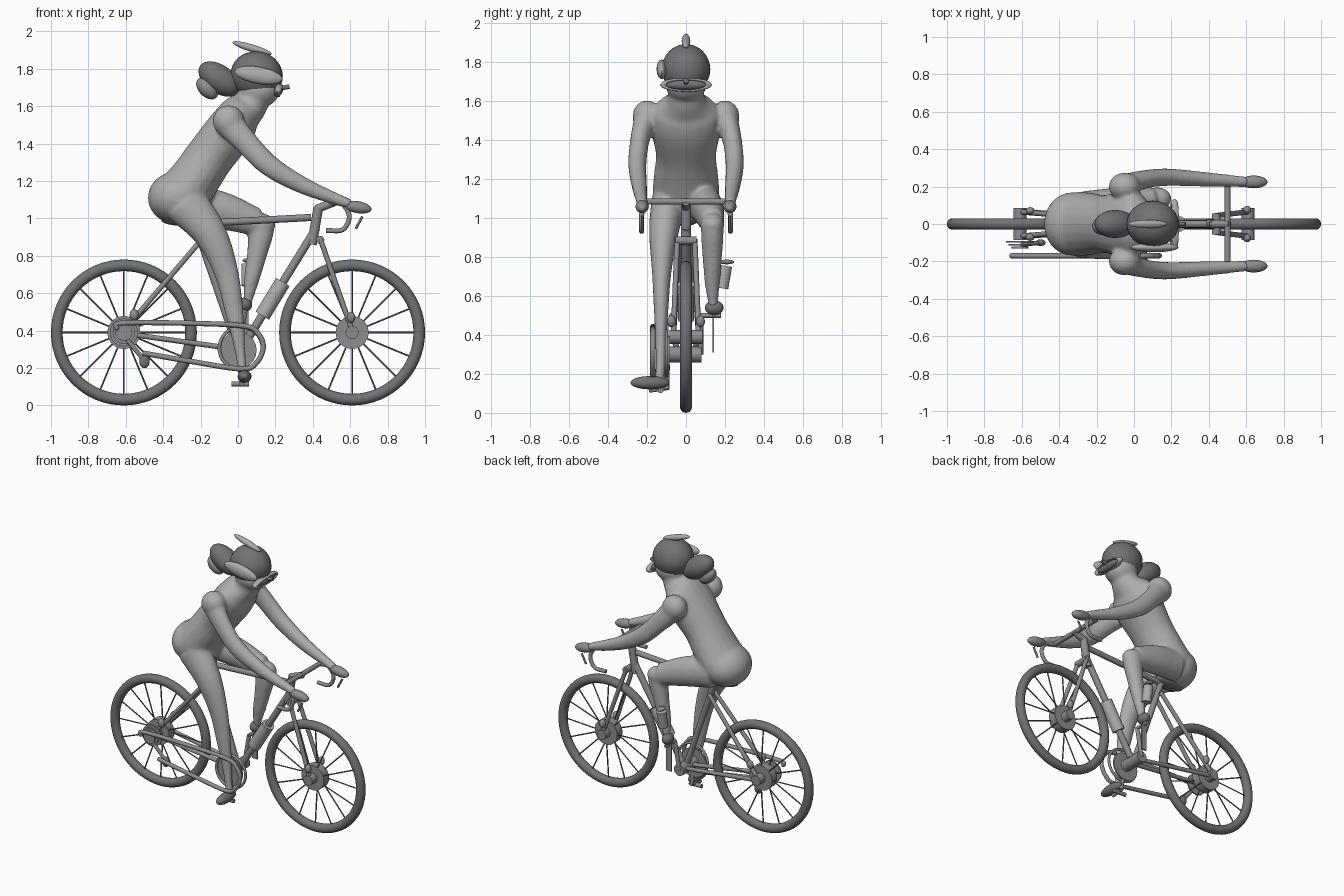
import bpy, bmesh, math
from mathutils import Vector, Matrix

old = bpy.data.objects.get("Cube")
if old:
    bpy.data.objects.remove(old, do_unlink=True)


def material(name, r, g, b):
    m = bpy.data.materials.new(name)
    m.use_nodes = True
    m.diffuse_color = (r, g, b, 1)
    m.node_tree.nodes["Principled BSDF"].inputs["Base Color"].default_value = (r, g, b, 1)
    return m


LIGHT = material("light grey", 0.42, 0.42, 0.42)
MID = material("mid grey", 0.27, 0.27, 0.28)
DARK = material("dark grey", 0.17, 0.17, 0.18)


def finish(bm, name, mat):
    bmesh.ops.recalc_face_normals(bm, faces=bm.faces)
    me = bpy.data.meshes.new(name)
    bm.to_mesh(me)
    bm.free()
    me.materials.append(mat)
    ob = bpy.data.objects.new(name, me)
    bpy.context.collection.objects.link(ob)
    bpy.ops.object.select_all(action='DESELECT')
    ob.select_set(True)
    bpy.context.view_layer.objects.active = ob
    bpy.ops.object.shade_smooth_by_angle(angle=math.radians(40))
    return ob


def add_ball(bm, at, size, tilt=0):
    m = Matrix.Translation(at) @ Matrix.Rotation(math.radians(tilt), 4, 'Y') @ Matrix.Diagonal((*size, 1))
    bmesh.ops.create_uvsphere(bm, u_segments=24, v_segments=16, radius=1, matrix=m)


def ball(name, at, size, mat, tilt=0):
    bm = bmesh.new()
    add_ball(bm, at, size, tilt)
    return finish(bm, name, mat)


def add_rod(bm, a, b, r, r2=None, sides=12):
    a, b = Vector(a), Vector(b)
    d = b - a
    m = Matrix.Translation((a + b) / 2) @ d.to_track_quat('Z', 'Y').to_matrix().to_4x4()
    bmesh.ops.create_cone(bm, cap_ends=True, segments=sides, radius1=r,
                          radius2=r if r2 is None else r2, depth=d.length, matrix=m)


def rod(name, a, b, r, mat, r2=None, sides=16):
    bm = bmesh.new()
    add_rod(bm, a, b, r, r2, sides)
    return finish(bm, name, mat)


def spline(points, steps=5):
    p = [Vector(q) for q in points]
    p = [2 * p[0] - p[1]] + p + [2 * p[-1] - p[-2]]
    out = []
    for a, b, c, d in zip(p, p[1:], p[2:], p[3:]):
        for i in range(steps):
            t = i / steps
            out.append(0.5 * (2 * b + (c - a) * t + (2 * a - 5 * b + 4 * c - d) * t ** 2
                              + (3 * b - a - 3 * c + d) * t ** 3))
    return out + [p[-2]]


def tube(name, points, r, mat, smooth=True):
    bm = bmesh.new()
    pts = spline(points, 6) if smooth else [Vector(p) for p in points]
    for a, b in zip(pts, pts[1:]):
        add_rod(bm, a, b, r)
    for p in pts[1:-1]:
        add_ball(bm, p, (r, r, r))
    return finish(bm, name, mat)


def ring(name, at, major, minor, mat, size=(1, 1), rot=None, n=64, k=14):
    # Torus standing in the x-z plane unless rotated
    bm = bmesh.new()
    rot = rot or Matrix()
    rows = []
    for i in range(n):
        a = math.tau * i / n
        row = []
        for j in range(k):
            b = math.tau * j / k
            q = major + minor * math.cos(b)
            p = Vector((q * math.cos(a) * size[0], minor * math.sin(b), q * math.sin(a) * size[1]))
            row.append(bm.verts.new(Vector(at) + rot @ p))
        rows.append(row)
    for i in range(n):
        for j in range(k):
            r, s = rows[i], rows[(i + 1) % n]
            bm.faces.new((r[j], r[(j + 1) % k], s[(j + 1) % k], s[j]))
    return finish(bm, name, mat)


def loft(bm, sections, n=20):
    # Sections hold x, y, z, thickness in the side plane, half width across
    v = spline([s[:3] for s in sections])
    w = spline([(s[3], s[4], 0) for s in sections])
    rows = []
    for i, c in enumerate(v):
        t = (v[min(i + 1, len(v) - 1)] - v[max(i - 1, 0)]).normalized()
        up = t.cross(Vector((0, 1, 0))).normalized()
        side = up.cross(t)
        rows.append([bm.verts.new(c + up * w[i][0] * math.cos(math.tau * j / n)
                                  + side * w[i][1] * math.sin(math.tau * j / n)) for j in range(n)])
    for r, s in zip(rows, rows[1:]):
        for j in range(n):
            bm.faces.new((r[j], r[(j + 1) % n], s[(j + 1) % n], s[j]))
    bm.faces.new(rows[0])
    bm.faces.new(rows[-1])


# Rider: torso, arms and legs blended into one smooth skin
body = bmesh.new()
loft(body, [(-.35, 0, 1.06, .1, .12), (-.31, 0, 1.1, .145, .17), (-.225, 0, 1.22, .135, .165),
            (-.15, 0, 1.33, .13, .155), (-.05, 0, 1.46, .13, .18), (.01, 0, 1.55, .115, .17),
            (.07, 0, 1.61, .09, .1), (.1, 0, 1.7, .085, .09)])
add_ball(body, (-.33, 0, 1.11), (.152, .17, .14))
add_ball(body, (.11, 0, 1.69), (.115, .105, .1))
for s in (-1, 1):
    add_ball(body, (-.05, s * .2, 1.52), (.085, .075, .085))
    loft(body, [(-.06, s * .2, 1.52, .08, .065), (.04, s * .235, 1.41, .065, .05),
                (.17, s * .25, 1.28, .058, .047), (.36, s * .24, 1.17, .045, .04),
                (.6, s * .225, 1.075, .026, .028)])
loft(body, [(-.28, -.09, 1.08, .12, .09), (-.15, -.115, .92, .09, .075), (-.065, -.125, .72, .066, .05),
            (-.02, -.128, .5, .05, .036), (.01, -.13, .3, .03, .026), (.025, -.135, .17, .024, .024)])
loft(body, [(-.27, .09, 1.08, .11, .085), (-.08, .115, 1.04, .1, .08), (.1, .135, .98, .075, .062)])
loft(body, [(.125, .135, 1.01, .045, .045), (.125, .135, .94, .068, .058), (.1, .135, .8, .053, .05),
            (.07, .135, .66, .04, .038), (.05, .14, .54, .02, .022)])
add_ball(body, (.125, .135, .965), (.075, .062, .062))
skin = finish(body, "rider_body", LIGHT)
remesh = skin.modifiers.new("blend", 'REMESH')
remesh.mode = 'VOXEL'
remesh.voxel_size = .011
remesh.use_smooth_shade = True
relax = skin.modifiers.new("relax", 'SMOOTH')
relax.factor, relax.iterations = .5, 6

# Head gear and hair
ball("helmet", (.1, 0, 1.765), (.14, .125, .128), DARK, 12)
ball("helmet_crest", (.075, 0, 1.91), (.11, .022, .02), LIGHT, 17)
ball("side_band", (.11, -.125, 1.765), (.13, .026, .045), LIGHT, 10)
ball("hair_tail", (-.1, 0, 1.745), (.125, .075, .075), DARK, 35)
ball("hair_tail_tip", (-.165, -.01, 1.695), (.07, .05, .045), MID, 45)
facing = Matrix.Rotation(math.radians(15), 4, 'Y') @ Matrix.Rotation(math.radians(90), 4, 'Z')
ring("goggle_rim", (.215, 0, 1.685), .115, .018, LIGHT, (1, .27), facing, 40)
ball("goggle_lens", (.215, 0, 1.685), (.025, .11, .026), DARK, 15)
rod("visor_tip", (.2, 0, 1.69), (.275, 0, 1.705), .012, DARK)

# Hands, shoes and pedals
for s, side in ((-1, "right"), (1, "left")):
    ball(side + "_hand", (.64, s * .225, 1.06), (.075, .034, .032), MID, 10)
ball("right_shoe", (.035, -.185, .155), (.037, .1, .034), DARK)
ball("left_shoe", (.04, .145, .54), (.036, .048, .038), DARK)
rod("right_pedal", (-.035, -.13, .115), (.06, -.13, .115), .014, MID)
rod("right_pedal_axle", (.02, -.09, .13), (.02, -.19, .115), .012, MID)
rod("left_pedal_axle", (.035, .07, .5), (.035, .18, .5), .012, MID)
bm = bmesh.new()
bmesh.ops.create_cube(bm, size=1, matrix=Matrix.Translation((.035, .14, .41)) @ Matrix.Diagonal((.04, .009, .2, 1)))
finish(bm, "left_pedal_plate", MID)
rod("shin_pouch", (.05, .185, .64), (.05, .205, .755), .032, LIGHT)
ball("shin_pouch_cap", (.05, .21, .775), (.025, .038, .012), MID)

# Wheels with sixteen spokes and hubs
for x, end in ((-.61, "rear"), (.61, "front")):
    ring(end + "_tyre", (x, 0, .39), .359, .031, DARK)
    spokes = bmesh.new()
    for i in range(16):
        a = math.tau * i / 16
        d = Vector((math.cos(a), 0, math.sin(a)))
        c = Vector((x, 0, .39))
        add_rod(spokes, c + d * .05 + Vector((0, .025 * (-1) ** i, 0)), c + d * .335, .0045, sides=6)
    finish(spokes, end + "_spokes", DARK)
    rod(end + "_hub", (x, -.03, .39), (x, .03, .39), .088, MID, sides=32)
    rod(end + "_axle", (x, -.085, .39), (x, .085, .39), .035, MID)

# Frame tubes
rod("top_tube", (-.25, 0, .97), (.39, 0, 1.005), .019, MID)
rod("down_tube", (.42, 0, .95), (.03, 0, .32), .022, MID)
rod("bottle", (.24, 0, .66), (.13, 0, .48), .042, LIGHT)
rod("head_tube", (.395, 0, .86), (.43, 0, 1.06), .026, MID)
rod("seat_tube", (-.24, 0, 1.0), (0, 0, .3), .02, MID)
ball("saddle", (-.29, 0, .99), (.12, .06, .03), DARK)
rod("bottom_bracket", (0, -.09, .3), (0, .08, .3), .04, MID)
rod("fork_crown", (.44, -.055, .885), (.44, .055, .885), .022, MID)
for s, side in ((-1, "right"), (1, "left")):
    rod(side + "_fork_leg", (.44, s * .045, .89), (.61, s * .065, .4), .014, MID)
    rod(side + "_seat_stay", (-.2, s * .03, .88), (-.61, s * .065, .4), .014, MID)
    rod(side + "_chain_stay", (0, s * .035, .3), (-.61, s * .065, .385), .014, MID)
    ball(side + "_front_mount", (.605, s * .075, .47), (.022, .022, .03), MID)
    ball(side + "_rear_mount", (-.555, s * .07, .485), (.024, .02, .03), MID)
    # Drop handlebars and brake levers
    tube(side + "_bar_drop", [(.5, s * .21, 1.08), (.56, s * .22, 1.075), (.595, s * .228, 1.01),
                              (.56, s * .228, .94), (.47, s * .228, .935)], .013, MID)
    rod(side + "_brake_lever", (.665, s * .225, 1.01), (.63, s * .225, .945), .007, DARK)
rod("handlebar", (.5, -.215, 1.085), (.5, .215, 1.085), .016, MID)
rod("stem", (.42, 0, 1.05), (.51, 0, 1.085), .022, MID)

# Drive train on the right side
tube("chain", [(-.65, -.17, .41), (-.62, -.17, .44), (-.3, -.17, .44), (.03, -.17, .425), (.11, -.17, .38),
               (.135, -.17, .31), (.1, -.17, .23), (.02, -.17, .195), (-.25, -.17, .235),
               (-.51, -.17, .28)], .014, MID)
ring("chainring", (.015, -.1, .305), .115, .009, MID)
rod("chainring_plate", (0, -.095, .295), (0, -.085, .295), .1, MID, sides=20)
rod("right_crank", (0, -.1, .3), (.025, -.1, .12), .014, MID)
rod("left_crank", (0, .075, .3), (.035, .075, .5), .014, MID)
for r, y in ((.075, -.1), (.06, -.115), (.045, -.13)):
    rod("rear_sprocket", (-.61, y, .39), (-.61, y + .009, .39), r, MID, sides=28)
rod("tension_arm", (-.6, -.11, .36), (-.5, -.1, .24), .012, MID)
ball("tension_wheel", (-.5, -.1, .235), (.028, .018, .036), DARK)
